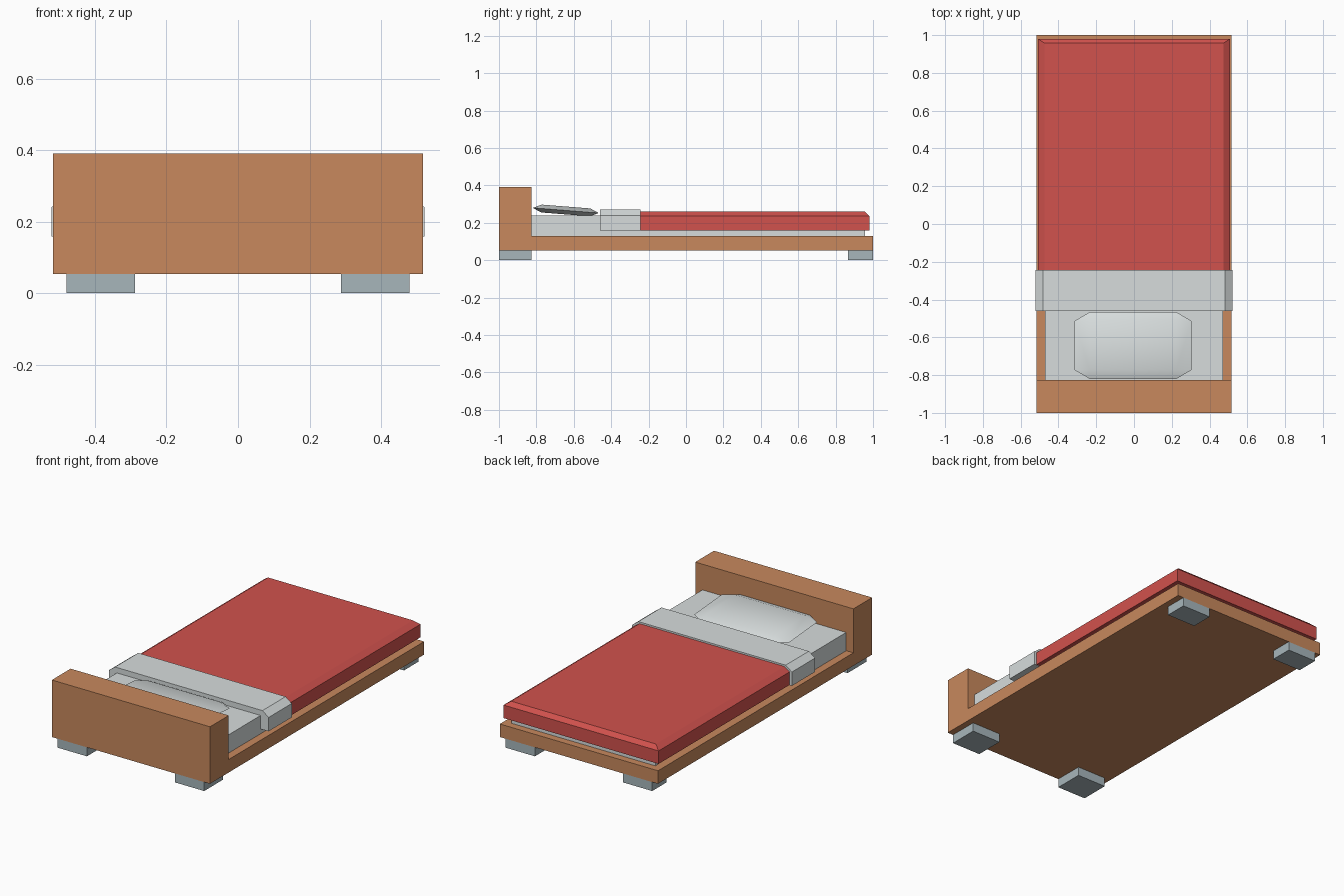
import bpy, bmesh, math
from mathutils import Matrix

if "Cube" in bpy.data.objects:
    bpy.data.objects.remove(bpy.data.objects["Cube"])


def material(name, rgb):
    m = bpy.data.materials.new(name)
    m.diffuse_color = (*rgb, 1)
    m.use_nodes = True
    m.node_tree.nodes["Principled BSDF"].inputs["Base Color"].default_value = m.diffuse_color
    return m


wood = material("wood", (0.58, 0.25, 0.11))
red = material("red_cloth", (0.64, 0.085, 0.075))
metal = material("grey_metal", (0.39, 0.47, 0.50))
linen = material("white_linen", (0.68, 0.72, 0.72))


def finish(name, bm, mat):
    bmesh.ops.recalc_face_normals(bm, faces=bm.faces)
    me = bpy.data.meshes.new(name)
    bm.to_mesh(me)
    bm.free()
    me.materials.append(mat)
    ob = bpy.data.objects.new(name, me)
    bpy.context.collection.objects.link(ob)
    return ob


def hull(name, points, mat):
    """Convex solid around the points, with coplanar triangles merged."""
    bm = bmesh.new()
    for p in points:
        bm.verts.new(p)
    bmesh.ops.convex_hull(bm, input=bm.verts)
    bmesh.ops.dissolve_limit(bm, angle_limit=0.01, verts=bm.verts, edges=bm.edges)
    return finish(name, bm, mat)


def rect(x0, x1, y0, y1, z):
    return [(x, y, z) for x in (x0, x1) for y in (y0, y1)]


def extrude_x(name, profile, half, mat):
    bm = bmesh.new()
    face = bm.faces.new([bm.verts.new((-half, y, z)) for y, z in profile])
    ext = bmesh.ops.extrude_face_region(bm, geom=[face])["geom"]
    bmesh.ops.translate(bm, vec=(2 * half, 0, 0),
                        verts=[v for v in ext if isinstance(v, bmesh.types.BMVert)])
    return finish(name, bm, mat)


# Base and headboard as one L-shaped profile
extrude_x("bed_frame", [(-1, 0.053), (1, 0.053), (1, 0.13), (-0.825, 0.13),
                        (-0.825, 0.39), (-1, 0.39)], 0.517, wood)

# Feet, mirrored across x
for name, y0, y1 in (("headboard_feet", -1, -0.825), ("end_feet", 0.866, 1)):
    ob = hull(name, rect(0.288, 0.479, y0, y1, 0) + rect(0.288, 0.479, y0, y1, 0.053), metal)
    ob.modifiers.new("mirror", "MIRROR")

# Mattress
hull("mattress", rect(-0.47, 0.47, -0.825, 0.957, 0.13)
     + rect(-0.47, 0.47, -0.825, 0.957, 0.238), linen)

# Blanket, chamfered on the sides and the far end
hull("blanket", rect(-0.507, 0.507, -0.245, 0.98, 0.16)
     + rect(-0.507, 0.507, -0.245, 0.98, 0.237)
     + rect(-0.473, 0.473, -0.245, 0.957, 0.26), red)

# Folded sheet
extrude = rect(-0.522, 0.522, -0.46, -0.243, 0.158)
hull("folded_sheet", extrude + rect(-0.522, 0.522, -0.46, -0.243, 0.24)
     + rect(-0.482, 0.482, -0.46, -0.243, 0.27), linen)

# Pillow: chamfered outline with inset top and bottom, leaning on the mattress
outline = rect(-0.31, 0.31, -0.13, 0.13, 0) + rect(-0.23, 0.23, -0.177, 0.177, 0)
pillow = hull("pillow", outline + rect(-0.23, 0.23, -0.13, 0.13, 0.021)
              + rect(-0.23, 0.23, -0.13, 0.13, -0.021), linen)
pillow.data.transform(Matrix.Translation((-0.005, -0.643, 0.266))
                      @ Matrix.Rotation(math.radians(-4.5), 4, "X"))
bpy.context.view_layer.objects.active = pillow
pillow.select_set(True)
bpy.ops.object.shade_smooth_by_angle(angle=math.radians(30))
